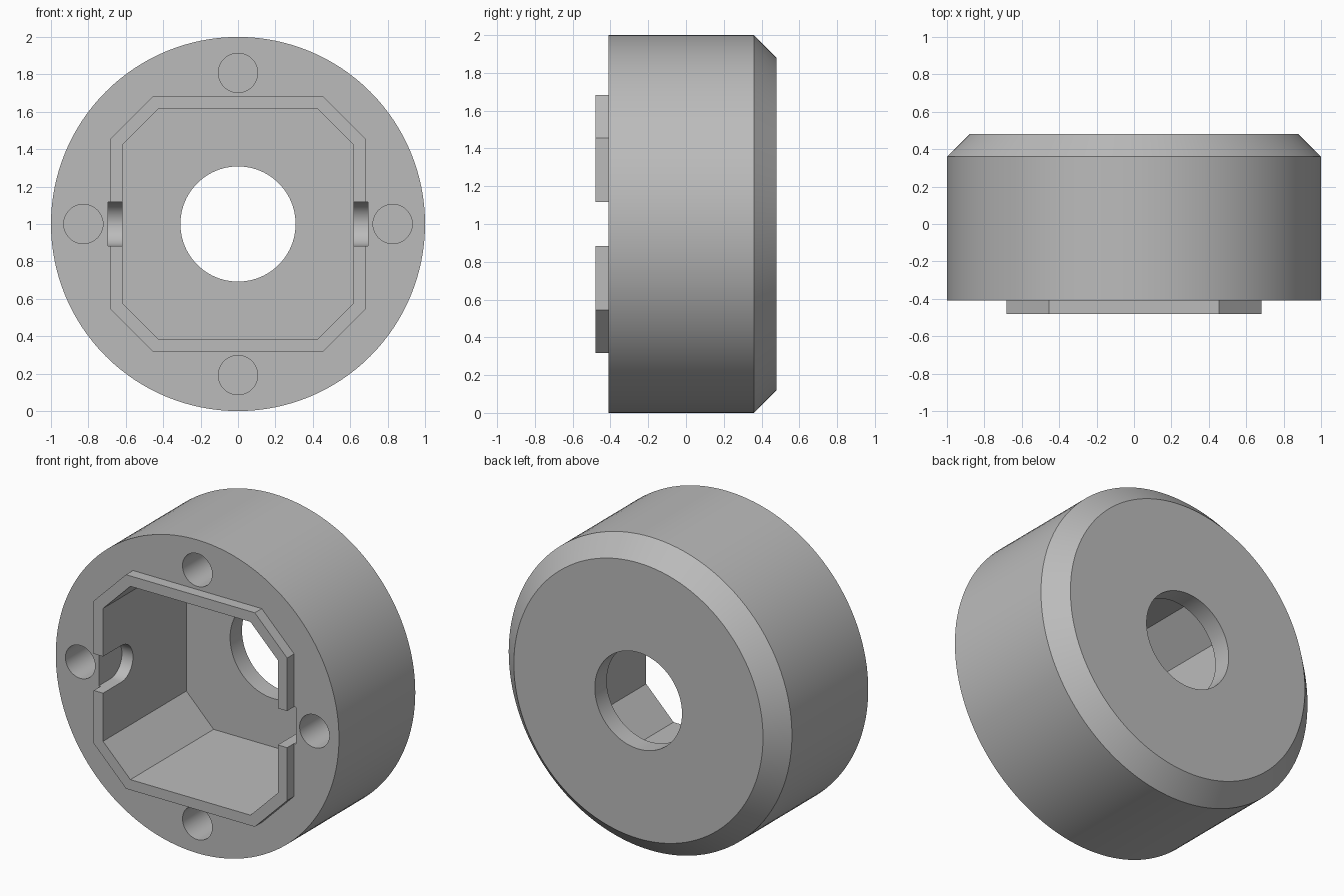
import bpy
import bmesh
from math import cos, sin, pi, radians
from mathutils import Vector

old = bpy.data.objects.get("Cube")
if old:
    bpy.data.objects.remove(old, do_unlink=True)

CENTRE_Z = 1.0
FRONT, RIM_FRONT, FLOOR, BACK = -0.41, -0.48, 0.36, 0.48
CHAMFER = 0.12

grey = bpy.data.materials.new("plain grey")
grey.use_nodes = True
colour = (0.5, 0.5, 0.5, 1)
grey.diffuse_color = colour
grey.node_tree.nodes["Principled BSDF"].inputs["Base Color"].default_value = colour


def loft(name, rings):
    """Closed solid through matching rings of points."""
    bm = bmesh.new()
    loops = [[bm.verts.new(p) for p in ring] for ring in rings]
    n = len(loops[0])
    for a, b in zip(loops, loops[1:]):
        for i in range(n):
            j = (i + 1) % n
            bm.faces.new((a[i], a[j], b[j], b[i]))
    bm.faces.new(loops[0])
    bm.faces.new(loops[-1])
    bmesh.ops.recalc_face_normals(bm, faces=bm.faces)
    mesh = bpy.data.meshes.new(name)
    bm.to_mesh(mesh)
    bm.free()
    mesh.materials.append(grey)
    obj = bpy.data.objects.new(name, mesh)
    bpy.context.collection.objects.link(obj)
    return obj


def circle(r, y, x=0, z=0, n=96):
    return [Vector((x + r * cos(2 * pi * i / n), y, CENTRE_Z + z + r * sin(2 * pi * i / n)))
            for i in range(n)]


def octagon(half, cut, y):
    c = half - cut
    pts = [(half, c), (c, half), (-c, half), (-half, c),
           (-half, -c), (-c, -half), (c, -half), (half, -c)]
    return [Vector((x, y, CENTRE_Z + z)) for x, z in pts]


def slot(x, r=0.117, centre_y=-0.295, n=24):
    arc = [(centre_y + r * cos(t), r * sin(t))
           for t in (-pi / 2 + pi * i / n for i in range(n + 1))]
    pts = [(-0.6, -r)] + arc + [(-0.6, r)]
    return [Vector((x, y, CENTRE_Z + z)) for y, z in pts]


# Round body with a chamfered back edge
body = loft("round_housing", [circle(1, FRONT, n=128), circle(1, BACK - CHAMFER, n=128),
                              circle(1 - CHAMFER, BACK, n=128)])

# Raised eight-sided rim on the front
steps = [(loft("rim", [octagon(0.683, 0.228, RIM_FRONT), octagon(0.683, 0.228, -0.2)]), "UNION")]

# Cavity and central opening
cutters = [loft("cavity", [octagon(0.617, 0.193, -0.7), octagon(0.617, 0.193, FLOOR)]),
           loft("centre_opening", [circle(0.308, 0), circle(0.308, 0.7)])]

# Four screw holes
for x, z in ((0.827, 0), (-0.827, 0), (0, 0.808), (0, -0.808)):
    cutters.append(loft("screw_hole", [circle(0.105, -0.7, x, z, 48),
                                       circle(0.105, 0.1, x, z, 48)]))

# Round-ended notches in the side walls
for side in (-1, 1):
    cutters.append(loft("side_notch", [slot(side * 0.5), slot(side * 0.695)]))

steps += [(c, "DIFFERENCE") for c in cutters]

# Combine everything into the housing
bpy.ops.object.select_all(action="DESELECT")
body.select_set(True)
bpy.context.view_layer.objects.active = body
for tool, operation in steps:
    tool.hide_render = True
    mod = body.modifiers.new(tool.name, "BOOLEAN")
    mod.operation = operation
    mod.solver = "EXACT"
    mod.object = tool
    bpy.ops.object.modifier_apply(modifier=mod.name)
    bpy.data.objects.remove(tool, do_unlink=True)

bpy.ops.object.shade_smooth_by_angle(angle=radians(30))
